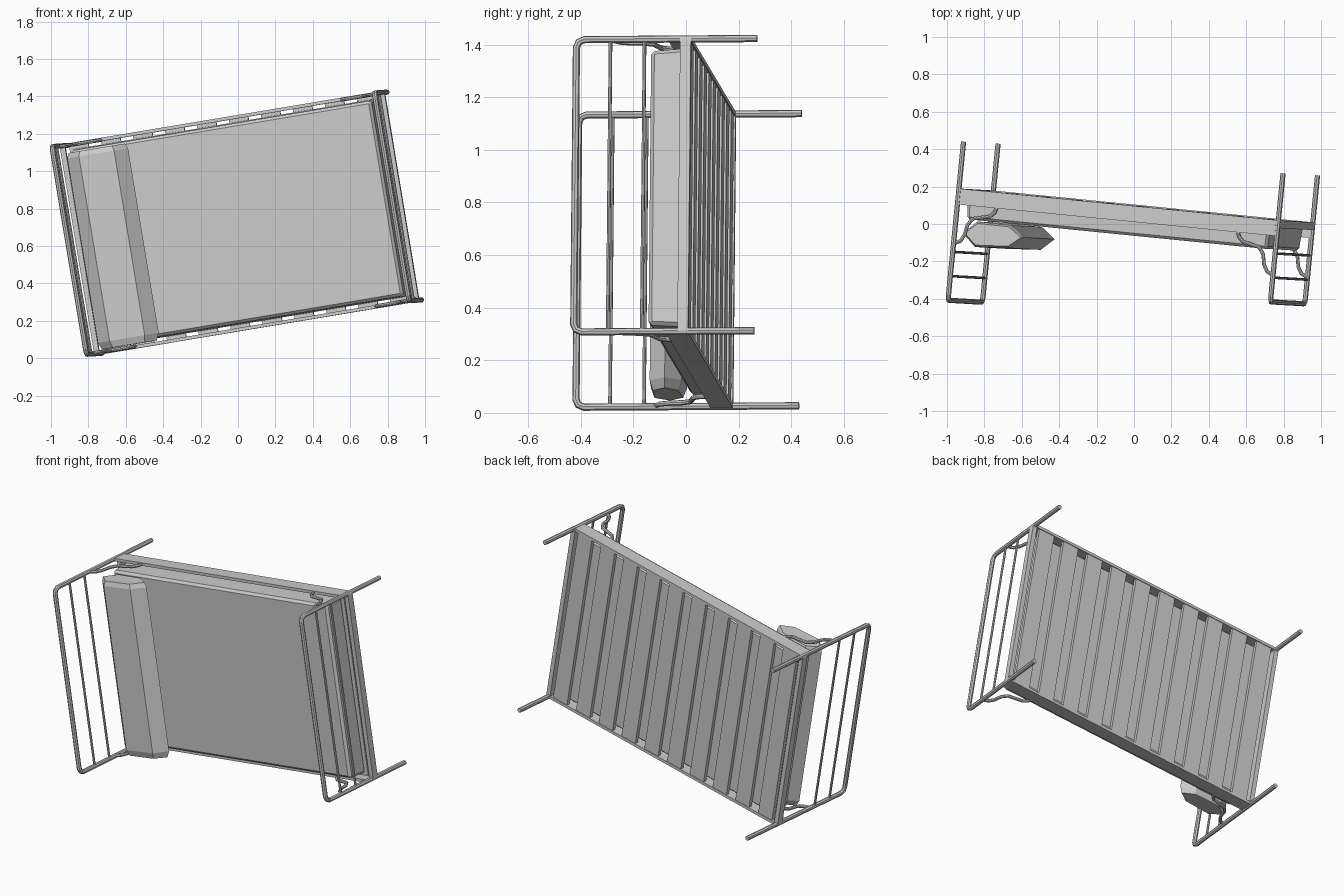
import bpy, bmesh
from mathutils import Vector, Matrix

if "Cube" in bpy.data.objects:
    bpy.data.objects.remove(bpy.data.objects["Cube"])

# Local bed frame: X = length (head at -X), Y = width, Z = up; tipped over as a whole
L = Vector((0.982, -0.0976, 0.164)).normalized()
W = Vector((-0.159, 0.009, 0.987))
U = L.cross(W).normalized()
W = U.cross(L)
POSE = Matrix.Translation((0.035, 0.35, 0.725)) @ Matrix((L, W, U)).transposed().to_4x4()

HL, HW = 0.87, 0.563   # half spacing of the posts


def add_mesh(name, bm):
    bmesh.ops.recalc_face_normals(bm, faces=bm.faces)
    me = bpy.data.meshes.new(name)
    bm.to_mesh(me)
    bm.free()
    ob = bpy.data.objects.new(name, me)
    bpy.context.collection.objects.link(ob)
    ob.matrix_world = POSE
    return ob


def box(name, lo, hi, top_inset=0.0):
    bm = bmesh.new()
    bmesh.ops.create_cube(bm, size=1)
    lo, hi = Vector(lo), Vector(hi)
    for v in bm.verts:
        top = v.co.z > 0
        v.co = Vector([lo[i] + (v.co[i] + 0.5) * (hi[i] - lo[i]) for i in range(3)])
        if top and top_inset:
            v.co.x -= top_inset if v.co.x > 0 else -top_inset
            v.co.y -= top_inset if v.co.y > 0 else -top_inset
    return add_mesh(name, bm)


def tube(name, pts, radius):
    cu = bpy.data.curves.new(name, 'CURVE')
    cu.dimensions = '3D'
    cu.bevel_depth = radius
    cu.bevel_resolution = 2
    cu.use_fill_caps = True
    sp = cu.splines.new('POLY')
    sp.points.add(len(pts) - 1)
    for p, co in zip(sp.points, pts):
        p.co = (*co, 1)
    sp.use_smooth = False
    ob = bpy.data.objects.new(name, cu)
    bpy.context.collection.objects.link(ob)
    ob.matrix_world = POSE
    return ob


# Head and foot frames: bent tube, two cross bars, end beam, curved braces
for label, s, h in (("head", -1, 0.852), ("foot", 1, 0.69)):
    x = s * HL
    c = 0.03
    half = [(x, HW, 0), (x, HW, h - c), (x, HW - 0.009, h - 0.009), (x, HW - c, h)]
    hoop = half + [(a, -b, z) for a, b, z in reversed(half)]
    tube(label + "_frame", hoop, 0.014)
    for i, drop in enumerate((0.13, 0.26)):
        tube(f"{label}_cross_bar_{i}", [(x, -HW, h - drop), (x, HW, h - drop)], 0.007)
    box(label + "_end_beam", (x - 0.014, -HW, 0.252), (x + 0.014, HW, 0.293))
    for side in (-1, 1):
        path = [(0.87, 0.548), (0.835, 0.53), (0.815, 0.495), (0.805, 0.44),
                (0.78, 0.405), (0.735, 0.395), (0.69, 0.385), (0.665, 0.36), (0.655, 0.325)]
        tube(f"{label}_brace_{side}", [(s * a, side * (HW - 0.004), z) for a, z in path], 0.01)

# Side rails
for side in (-1, 1):
    y0, y1 = sorted((side * 0.553, side * 0.571))
    box(f"side_rail_{side}", (-HL, y0, 0.252), (HL, y1, 0.337))

# Slats
n, pitch, width = 10, 0.174, 0.105
for i in range(n):
    x = (i - (n - 1) / 2) * pitch
    box(f"slat_{i}", (x - width / 2, -0.555, 0.256), (x + width / 2, 0.555, 0.278))

# Mattress with softened top edges
mattress = box("mattress", (-0.825, -0.536, 0.28), (0.825, 0.536, 0.411), 0.008)
bev = mattress.modifiers.new("edge", 'BEVEL')
bev.width = 0.014
bev.segments = 1

# Pillow: six-sided prism across the bed
profile = [(-0.835, 0.488), (-0.765, 0.418), (-0.58, 0.42),
           (-0.505, 0.478), (-0.575, 0.542), (-0.765, 0.555)]
bm = bmesh.new()
rings = []
for y, k in ((-0.548, 0.8), (-0.51, 1.0), (0.49, 1.0), (0.518, 0.85)):
    rings.append([bm.verts.new((-0.67 + (a - -0.67) * (0.5 + 0.5 * k), y, 0.484 + (z - 0.484) * k))
                  for a, z in profile])
for r0, r1 in zip(rings, rings[1:]):
    for i in range(6):
        j = (i + 1) % 6
        bm.faces.new((r0[i], r0[j], r1[j], r1[i]))
bm.faces.new(rings[0])
bm.faces.new(rings[-1])
add_mesh("pillow", bm)
